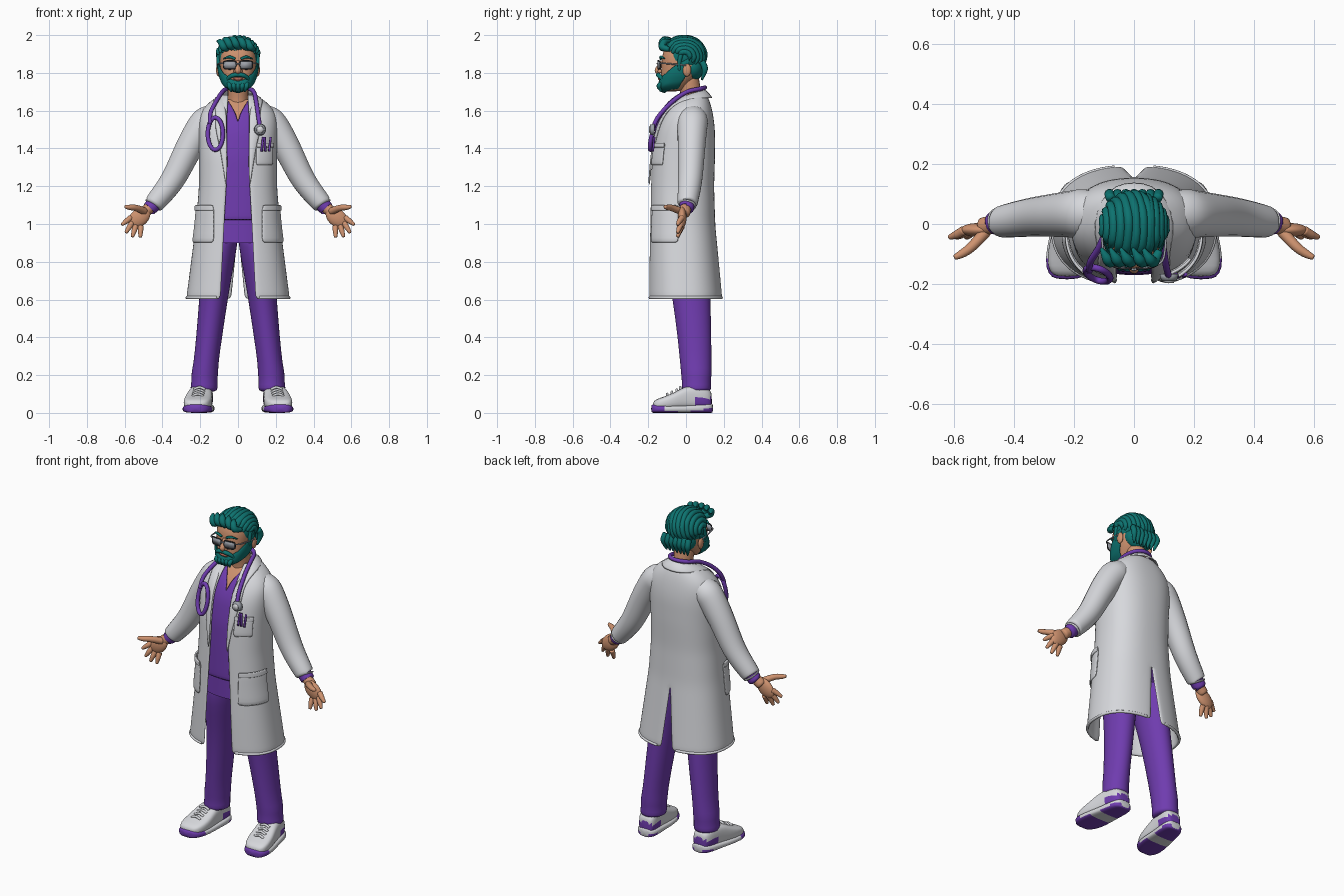
import bpy, bmesh, random
from math import sin, cos, pi, asin, radians
from mathutils import Vector, Matrix, Quaternion

random.seed(4)
if "Cube" in bpy.data.objects:
    bpy.data.objects.remove(bpy.data.objects["Cube"])


def material(name, *rgb):
    m = bpy.data.materials.new(name)
    m.use_nodes = True
    m.diffuse_color = (*rgb, 1)
    m.node_tree.nodes["Principled BSDF"].inputs["Base Color"].default_value = (*rgb, 1)
    return m


WHITE = material("coat white", .68, .69, .72)
PURPLE = material("scrub purple", .16, .045, .43)
TEAL = material("hair teal", .004, .17, .16)
SKIN = material("skin", .62, .29, .16)
GREY = material("metal grey", .33, .35, .39)
DARK = material("frame dark", .03, .03, .035)
LIP = material("lip", .42, .13, .09)


def finish(name, bm, mats, mirror=False, thick=0, subdiv=1, rule=None):
    bmesh.ops.recalc_face_normals(bm, faces=bm.faces)
    for f in bm.faces:
        f.smooth = True
        if rule:
            f.material_index = rule(f.calc_center_median(), f.normal)
    mesh = bpy.data.meshes.new(name)
    bm.to_mesh(mesh)
    bm.free()
    for m in mats if isinstance(mats, list) else [mats]:
        mesh.materials.append(m)
    ob = bpy.data.objects.new(name, mesh)
    bpy.context.collection.objects.link(ob)
    if mirror:
        ob.modifiers.new("Mirror", 'MIRROR').merge_threshold = .002
    if thick:
        s = ob.modifiers.new("Solidify", 'SOLIDIFY')
        s.thickness, s.offset = thick, 0
    if subdiv:
        s = ob.modifiers.new("Subdivision", 'SUBSURF')
        s.levels = s.render_levels = subdiv
    return ob


def add_loft(bm, rings, closed=True, caps=True, loop=False):
    rows = [[bm.verts.new(p) for p in r] for r in rings]
    n = len(rows[0])
    for a, b in zip(rows, rows[1:] + (rows[:1] if loop else [])):
        for i in range(n if closed else n - 1):
            bm.faces.new((a[i], a[(i + 1) % n], b[(i + 1) % n], b[i]))
    if caps and closed and not loop:
        bm.faces.new(rows[0])
        bm.faces.new(rows[-1])


def loft(name, rings, mats, closed=True, **kw):
    bm = bmesh.new()
    add_loft(bm, rings, closed)
    return finish(name, bm, mats, **kw)


def add_tube(bm, pts, radii, sides=10, steps=4, loop=False):
    """Round tube along a smooth path, with a radius at each point."""
    P, n = [Vector(p) for p in pts], len(pts)
    R = radii if isinstance(radii, list) else [radii] * n
    pick = (lambda i: i % n) if loop else (lambda i: max(0, min(n - 1, i)))
    path = []
    for i in range(n if loop else n - 1):
        a, b, c, d = (P[pick(i + k)] for k in (-1, 0, 1, 2))
        for s in range(steps):
            t = s / steps
            path.append((b + (c - a) * t / 2 + (a * 2 - b * 5 + c * 4 - d) * t * t / 2
                         + (b * 3 - a - c * 3 + d) * t ** 3 / 2,
                         R[i] + (R[pick(i + 1)] - R[i]) * t))
    if not loop:
        path.append((P[-1], R[-1]))
    m, rings, q, last = len(path), [], Quaternion(), Vector((0, 0, 1))
    for i, (p, r) in enumerate(path):
        j, k = ((i + 1) % m, i - 1) if loop else (min(i + 1, m - 1), max(i - 1, 0))
        tan = (path[j][0] - path[k][0]).normalized()
        q = last.rotation_difference(tan) @ q
        last = tan
        rings.append([p + q @ Vector((r * cos(2 * pi * s / sides), r * sin(2 * pi * s / sides), 0))
                      for s in range(sides)])
    add_loft(bm, rings, loop=loop)


def tubes(name, paths, mat, loop=False, **kw):
    bm = bmesh.new()
    for pts, radii in paths:
        add_tube(bm, pts, radii, loop=loop)
    return finish(name, bm, mat, **kw)


def ball(name, centre, size, mat, turn=Matrix(), **kw):
    bm = bmesh.new()
    bmesh.ops.create_uvsphere(bm, u_segments=28, v_segments=16, radius=1,
                              matrix=Matrix.Translation(centre) @ turn @ Matrix.Diagonal((*size, 1)))
    return finish(name, bm, mat, subdiv=0, **kw)


def disc(name, centre, radius, depth, mat):
    bm = bmesh.new()
    bmesh.ops.create_cone(bm, cap_ends=True, segments=24, radius1=radius, radius2=radius * .8, depth=depth,
                          matrix=Matrix.Translation(centre) @ Matrix.Rotation(pi / 2, 4, 'X'))
    return finish(name, bm, mat, subdiv=0)


def look(table, z):
    """Linear lookup of a row by its first value."""
    if z <= table[0][0]:
        return table[0][1:]
    for a, b in zip(table, table[1:]):
        if z <= b[0]:
            t = (z - a[0]) / (b[0] - a[0])
            return [p + (q - p) * t for p, q in zip(a[1:], b[1:])]
    return table[-1][1:]


# Rows: height, half width, front, back
COAT = [(.6, .268, -.198, .188), (.8, .242, -.195, .168), (1, .216, -.19, .148), (1.2, .2, -.185, .142),
        (1.36, .2, -.178, .147), (1.5, .205, -.153, .147), (1.58, .2, -.115, .137), (1.63, .165, -.075, .125),
        (1.67, .105, -.035, .112), (1.69, .075, -.01, .1)]
HEAD = [(1.7, .045, -.125, -.03), (1.74, .07, -.135, .02), (1.79, .089, -.133, .07), (1.86, .099, -.13, .09),
        (1.92, .095, -.122, .09), (1.96, .065, -.09, .06)]
N = 2.4


def skin_point(table, a, z, pad=0):
    w, f, b = look(table, z)
    w, f, b = w + pad, f - pad, b + pad
    s, c = abs(sin(a)) ** (2 / N), cos(a)
    c = (abs(c) ** (2 / N)) * (1 if c > 0 else -1)
    return Vector((w * s * (1 if sin(a) >= 0 else -1), (f + b) / 2 - c * (b - f) / 2, z))


def angle_at(table, x, z, pad=0):
    return asin(min(1, x / (look(table, z)[0] + pad)) ** (N / 2))


def half_shell(name, z0, z1, rows, pad, gap, vent, mat, **kw):
    rings = []
    for i in range(rows + 1):
        z = z0 + (z1 - z0) * i / rows
        a = angle_at(COAT, gap(z), z, pad)
        b = pi - angle_at(COAT, vent(z), z, pad)
        rings.append([skin_point(COAT, a + (b - a) * k / 20, z, pad) for k in range(21)])
    return loft(name, rings, mat, closed=False, mirror=True, **kw)


def patch(name, x0, a1, z0, z1, pad, mirror):
    rings = []
    for i in range(5):
        z = z0 + (z1 - z0) * i / 4
        a = angle_at(COAT, x0, z)
        rings.append([skin_point(COAT, a + (a1 - a) * k / 8, z, pad) for k in range(9)])
    return loft(name, rings, WHITE, closed=False, mirror=mirror, thick=.01)


# Coat with open front and back vent
OPEN = [(.6, .092), (1, .072), (1.3, .055), (1.55, .058), (1.69, .05)]
opening = lambda z: look(OPEN, z)[0]
none = lambda z: 0
half_shell("coat", .6, 1.685, 26, 0, opening, lambda z: max(0, .95 - z) * .1, WHITE, thick=.014)
hem = [skin_point(COAT, .36 + 2.6 * k / 20, .61, .003) for k in range(21)]
tubes("coat_hem", [(hem, .008)], WHITE, mirror=True, subdiv=0)
patch("hip_pocket", .12, 1.5, .9, 1.1, .012, True)
patch("hip_pocket_band", .12, 1.5, 1.07, 1.1, .018, True)
patch("chest_pocket", .09, 1.0, 1.31, 1.43, .012, False)
patch("chest_pocket_band", .09, 1.0, 1.405, 1.43, .017, False)

# Lapels running into the collar
inner, outer = [], []
for z, width in ((1.2, .004), (1.3, .025), (1.42, .045), (1.52, .07), (1.57, .062)):
    for edge, x in ((inner, opening(z)), (outer, opening(z) + width)):
        edge.append(skin_point(COAT, angle_at(COAT, x, z, .014), z, .014))
inner += [(.07, -.06, 1.645), (.078, .0, 1.685), (.07, .055, 1.702), (.04, .09, 1.71), (0, .1, 1.712)]
outer += [(.125, -.075, 1.625), (.14, .0, 1.66), (.115, .085, 1.665), (.06, .135, 1.665), (0, .142, 1.665)]
loft("collar", [inner, outer], WHITE, closed=False, mirror=True, thick=.012)

# Sleeves, cuffs and hands
tubes("sleeves", [([(.1, .04, 1.56), (.17, .035, 1.54), (.25, .03, 1.42), (.345, .022, 1.235), (.44, .008, 1.112),
                    (.446, .008, 1.105)], [.07, .088, .079, .069, .057, .05])], WHITE, mirror=True)
tubes("shirt_cuffs", [([(.42, .008, 1.13), (.465, .004, 1.085), (.47, .003, 1.08)], [.043, .042, .036])],
      PURPLE, mirror=True)
ball("palms", (.522, -.02, 1.035), (.066, .023, .046), SKIN, Matrix.Rotation(.72, 4, 'Y'), mirror=True)
fingers = [([(.44, .004, 1.11), (.51, -.01, 1.05)], [.03, .034]),
           ([(.49, -.02, 1.065), (.54, -.075, 1.085), (.575, -.1, 1.088), (.6, -.112, 1.092)], [.022, .018, .015, .008])]
for base, tip in (((.565, 1.035), (.617, .995)), ((.558, 1.012), (.595, .952)),
                  ((.54, .995), (.56, .93)), ((.515, .99), (.517, .928))):
    mid = [(p + q) / 2 for p, q in zip(base, tip)]
    fingers.append(([(base[0], -.02, base[1]), (mid[0], -.035, mid[1]), (tip[0], -.045, tip[1])], [.017, .015, .008]))
tubes("fingers", fingers, SKIN, mirror=True)

# Scrub shirt, chest and neck
half_shell("scrub_shirt", 1.02, 1.67, 14, -.022, lambda z: max(0, z - 1.57) * .62, none, PURPLE, thick=.008)
half_shell("chest", 1.45, 1.66, 6, -.036, none, none, SKIN)
tubes("neck", [([(0, .035, 1.56), (0, .03, 1.66), (0, .01, 1.78)], [.07, .058, .06])], SKIN)

# Trousers
half_shell("trouser_waist", .9, 1.06, 4, -.045, none, none, PURPLE)
LEG = [(1, .085, 0, .09, .13), (.88, .096, 0, .093, .13), (.75, .112, .012, .084, .115), (.6, .13, .03, .076, .1),
       (.4, .153, .045, .069, .09), (.26, .17, .052, .066, .083), (.21, .176, .055, .072, .082),
       (.17, .178, .055, .068, .077), (.13, .18, .055, .073, .079), (.11, .18, .055, .07, .076)]
loft("trouser_legs", [[(x + rx * cos(k * pi / 12), y + ry * sin(k * pi / 12), z) for k in range(24)]
                      for z, x, y, rx, ry in LEG], PURPLE, mirror=True)


# Shoes: sections along the foot, as front position, half width, height
def shoe(name, sections, low, mats, rule):
    rings = []
    for y, w, h in sections:
        x, ring = .2 - y * .13, []
        for k in range(20):
            s, c = sin(k * pi / 10), cos(k * pi / 10)
            sq = lambda v: abs(v) ** .6 * (1 if v > 0 else -1)
            ring.append((x + w * sq(c), y, low + (h - low) * (.5 + .5 * sq(s))))
        rings.append(ring)
    return loft(name, rings, mats, mirror=True, rule=rule)


shoe("shoe_uppers", [(-.176, .035, .055), (-.16, .062, .072), (-.12, .075, .085), (-.06, .075, .108), (-.01, .066, .14),
                     (.05, .06, .15), (.1, .057, .14), (.13, .045, .12), (.137, .03, .1)], .02, [WHITE, PURPLE],
     lambda c, n: int(c.y > .06 and c.z < .085 or -.03 < c.y < .02 and c.z < .07))
shoe("shoe_soles", [(-.185, .035, .045), (-.17, .065, .046), (-.12, .083, .04), (-.04, .078, .04), (.02, .07, .042),
                    (.1, .066, .048), (.135, .05, .05), (.143, .03, .05)], 0, [WHITE, PURPLE],
     lambda c, n: int(c.y < -.13 or n.z < -.5 and abs(c.y + .02) > .04 or c.y > .1 and c.z < .02))
tubes("shoe_laces", [([(.17 - y * .13, y, z - .006), (.2 - y * .13, y, z + .006), (.23 - y * .13, y, z - .006)], .007)
                     for y, z in ((-.1, .094), (-.075, .105), (-.05, .116), (-.03, .13))], WHITE, mirror=True, subdiv=0)

# Head, ears, nose and mouth
loft("head", [[skin_point(HEAD, k * pi / 14, z) for k in range(28)]
              for z in (1.7, 1.72, 1.75, 1.79, 1.83, 1.87, 1.91, 1.94, 1.96)], SKIN)
ball("ears", (.104, .005, 1.815), (.012, .022, .034), SKIN, mirror=True)
tubes("nose", [([(0, -.125, 1.865), (0, -.143, 1.83), (0, -.15, 1.812), (0, -.135, 1.798)],
                [.01, .014, .018, .012])], SKIN)
ball("nostrils", (.014, -.138, 1.808), (.011, .012, .01), SKIN, mirror=True)
ball("mouth", (0, -.139, 1.768), (.026, .009, .008), LIP)

# Beard follows the jaw and climbs to the sideburns
rings = []
for k in range(33):
    a = radians(-105 + 210 * k / 32)
    top = 1.758 + .035 * min(1, abs(a) / .7) ** 2 + .09 * max(0, (abs(a) - .8) / 1.03)
    low = 1.705 + .022 * abs(a)
    ring = [skin_point(HEAD, a, low + (top - low) * j / 7, .013 - .008 * (j / 7) ** 3) for j in range(8)]
    rings.append([Vector((0, -.06, 1.692)).lerp(ring[0], .6) - Vector((0, 0, .008))] + ring)
loft("beard", rings, TEAL, closed=False, thick=.006)
tubes("moustache", [([(.0, -.146, 1.79), (.025, -.146, 1.788), (.048, -.133, 1.775), (.062, -.12, 1.755)],
                     [.011, .013, .011, .006])], TEAL, mirror=True)
tubes("beard_locks", [([(x, -.125, 1.75), (x * .9, -.143, 1.73), (x * .7, -.13, 1.7)], [.008, .014, .004])
                      for x in (-.05, -.025, 0, .025, .05)], TEAL, subdiv=0)
tubes("eyebrows", [([(.014, -.134, 1.873), (.045, -.133, 1.885), (.078, -.112, 1.874)], [.007, .008, .003])],
      TEAL, mirror=True)

# Swept hair: a cap, a nape and combed locks
ball("hair_cap", (0, -.008, 1.888), (.107, .108, .1), TEAL)
ball("hair_nape", (0, .035, 1.83), (.088, .062, .072), TEAL)
locks = []
for i in range(-6, 7):
    path = []
    for k in range(7):
        phi = radians(18 + 200 * k / 6 + random.uniform(-5, 5))
        lat = radians(i * 12.5) + .3 * sin(phi) * cos(radians(i * 13)) * (1 if i < 2 else .4)
        lat = max(-1.35, min(1.35, lat))
        path.append((.106 * sin(lat), -.008 - .108 * cos(lat) * cos(phi), 1.888 + .099 * cos(lat) * sin(phi)))
    locks.append((path, [.008, .017, .015, .016, .015, .014, .004]))
for i in range(-3, 4):
    x = i * .026
    locks.append(([(x, .085, 1.86), (x * 1.05, .1, 1.82), (x * .9, .084, 1.762)], [.016, .017, .004]))
for x, lift in ((-.075, .0), (-.045, .012), (-.01, .015), (.03, .012), (.065, .002)):
    locks.append(([(x + .02, -.09, 1.925), (x, -.125, 1.935 + lift), (x - .015, -.115, 1.962 + lift),
                   (x - .035, -.08, 1.968 + lift)], [.012, .02, .018, .004]))
tubes("hair_locks", locks, TEAL, subdiv=0)
tubes("sideburns", [([(.1, -.025, 1.9), (.104, -.035, 1.86), (.1, -.035, 1.81)], [.014, .011, .008])], TEAL, mirror=True)

# Glasses
rim = [(.043 + .034 * abs(cos(t)) ** .5 * (1 if cos(t) > 0 else -1), -.148 + .012 * max(0, cos(t)),
        1.842 + .022 * abs(sin(t)) ** .5 * (1 if sin(t) > 0 else -1)) for t in [pi / 8 + k * pi / 8 for k in range(16)]]
tubes("glasses_rims", [(rim, .0035)], DARK, loop=True, mirror=True, subdiv=0)
bm = bmesh.new()
bm.faces.new([bm.verts.new(p) for p in rim])
finish("glasses_lenses", bm, GREY, mirror=True, thick=.004, subdiv=0)
tubes("glasses_temples", [([(.077, -.136, 1.85), (.1, -.11, 1.85), (.11, 0, 1.84)], .004),
                          ([(0, -.153, 1.85), (.012, -.149, 1.846)], .004)], GREY, mirror=True, subdiv=0)

# Stethoscope around the neck
tubes("stethoscope_tube", [([(-.148, -.155, 1.53), (-.145, -.125, 1.59), (-.115, -.075, 1.65), (-.085, 0, 1.697),
                             (-.06, .07, 1.715), (0, .1, 1.722), (.06, .07, 1.715), (.085, 0, 1.697),
                             (.097, -.075, 1.645), (.108, -.145, 1.57), (.117, -.175, 1.51)], .0115)], PURPLE, subdiv=0)
tubes("stethoscope_loop", [([(-.12 + .04 * cos(t), -.168 - .012 * cos(t) - .02 * sin(t) * -1, 1.478 + .085 * sin(t))
                             for t in [k * pi / 8 for k in range(16)]], .0115)], PURPLE, loop=True, subdiv=0)
disc("chest_piece", (.117, -.178, 1.5), .032, .024, GREY)
disc("chest_piece_face", (.117, -.192, 1.5), .02, .008, WHITE)

# Pens in the chest pocket
tubes("pens", [([(x, -.185 + x * .06, 1.385), (x + lean, -.178 + x * .06, 1.46)], .006)
               for x, lean in ((.125, .008), (.145, -.004), (.165, .008))], PURPLE, subdiv=0)
